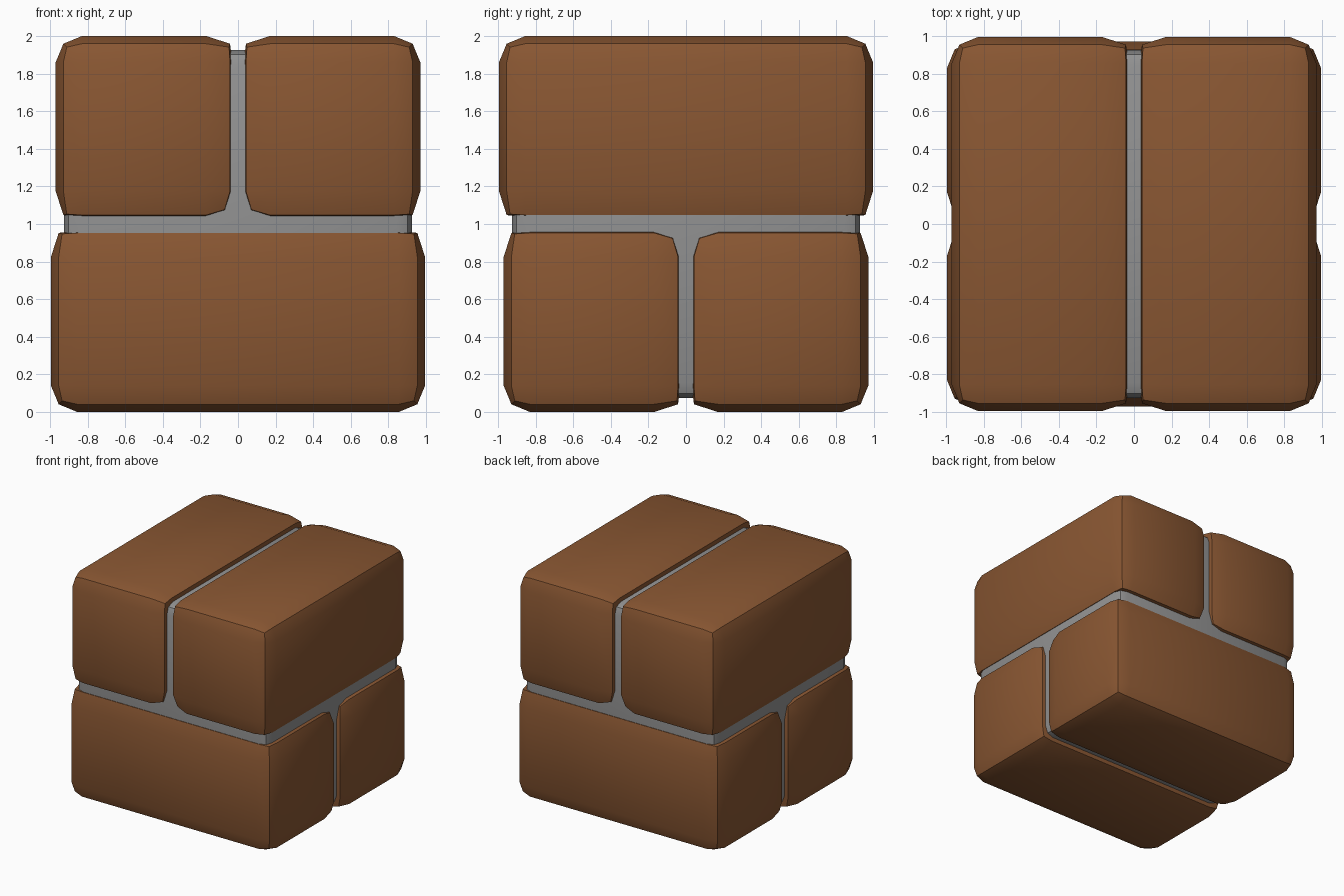
import bpy, bmesh, math
from mathutils import Matrix, Vector

if "Cube" in bpy.data.objects:
    bpy.data.objects.remove(bpy.data.objects["Cube"])


def material(name, colour):
    m = bpy.data.materials.new(name)
    m.diffuse_color = (*colour, 1)
    m.use_nodes = True
    m.node_tree.nodes["Principled BSDF"].inputs["Base Color"].default_value = m.diffuse_color
    return m


BRICK = material("brick brown", (0.25, 0.094, 0.032))
MORTAR = material("mortar grey", (0.29, 0.29, 0.29))


def rounded_box(lo, hi, width):
    lo, hi = Vector(lo), Vector(hi)
    bm = bmesh.new()
    bmesh.ops.create_cube(bm, size=1)
    for v in bm.verts:
        v.co = Vector([(lo[i] + hi[i]) / 2 + v.co[i] * (hi[i] - lo[i]) for i in range(3)])
    bmesh.ops.bevel(bm, geom=bm.edges[:], offset=width, offset_type='OFFSET',
                    segments=2, profile=0.5, affect='EDGES')
    return bm


def finish(bm, name, mat, matrix=Matrix()):
    bm.transform(matrix)
    bmesh.ops.recalc_face_normals(bm, faces=bm.faces[:])
    me = bpy.data.meshes.new(name)
    bm.to_mesh(me)
    bm.free()
    me.materials.append(mat)
    ob = bpy.data.objects.new(name, me)
    bpy.context.collection.objects.link(ob)
    bpy.ops.object.select_all(action='DESELECT')
    ob.select_set(True)
    bpy.context.view_layer.objects.active = ob
    bpy.ops.object.shade_smooth_by_angle(angle=math.radians(30))


def brick(name, matrix):
    # Sides facing the joints have a flatter rounding than the outside
    lo, hi = (0.03, -0.995, 1.035), (0.97, 0.995, 2.0)
    bm = rounded_box(lo, hi, 0.14)
    for v in bm.verts:
        dx, dz = v.co.x - lo[0], v.co.z - lo[2]
        both = dx < 0.12 and dz < 0.12
        k = 0.7 if both else 0.3
        if dx < 0.12:
            v.co.x = lo[0] + dx * k
        if dz < 0.12:
            v.co.z = lo[2] + dz * k
    finish(bm, name, BRICK, matrix)


# Upper pair runs front to back, lower pair is the same pair turned over
half_turn = Matrix.Rotation(math.pi, 4, 'Z')
flip = Matrix.Translation((0, 0, 2)) @ Matrix.Rotation(math.pi, 4, Vector((1, 1, 0)))
brick("upper_brick_right", Matrix())
brick("upper_brick_left", half_turn)
brick("lower_brick_back", flip)
brick("lower_brick_front", half_turn @ flip)

# Mortar core
finish(rounded_box((-0.925, -0.925, 0.075), (0.925, 0.925, 1.925), 0.08), "mortar", MORTAR)
